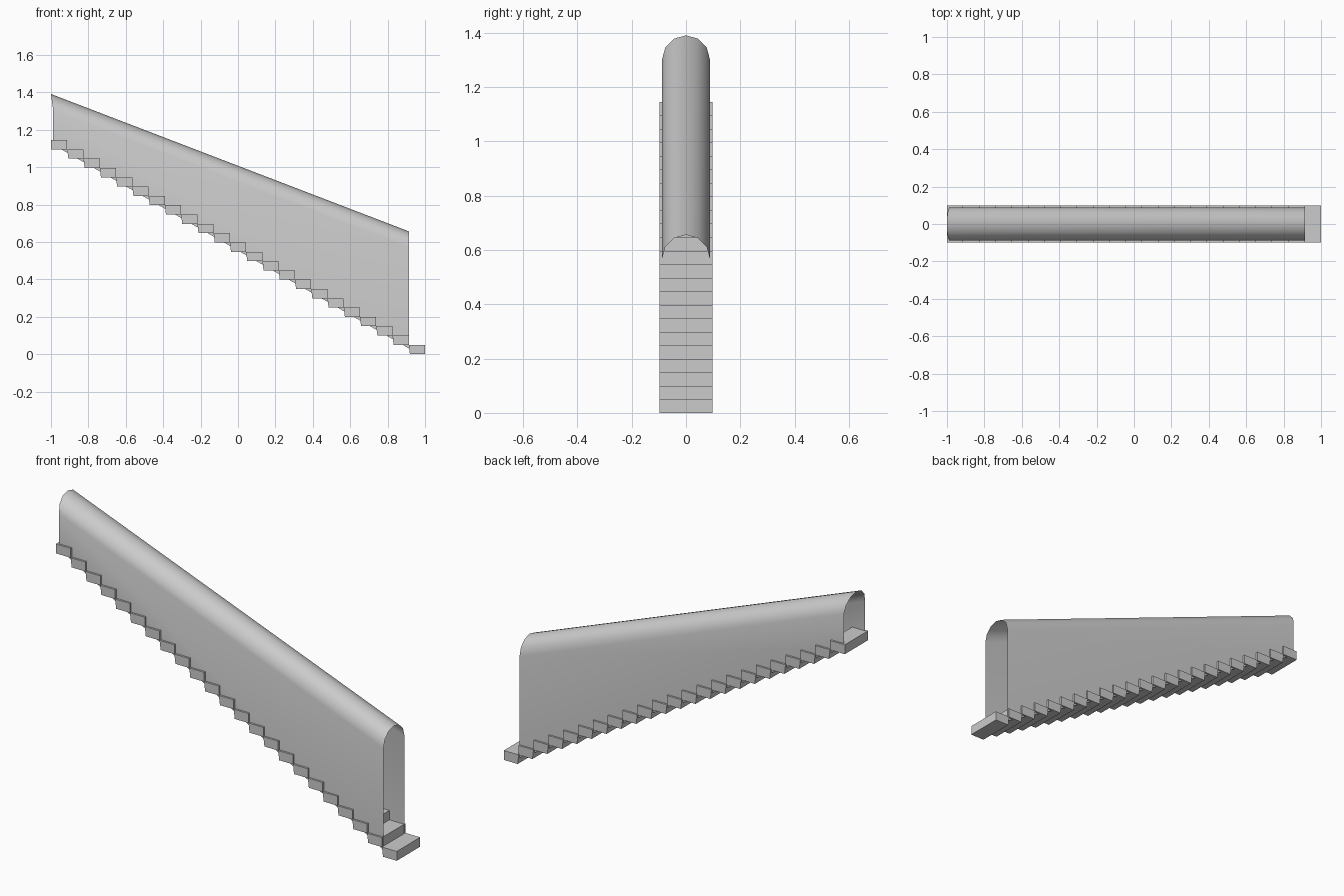
import bpy, bmesh, math

if "Cube" in bpy.data.objects:
    bpy.data.objects.remove(bpy.data.objects["Cube"])

N = 23
RUN, RISE = 2 / N, 1.145 / N


def make(name, verts, faces):
    me = bpy.data.meshes.new(name)
    me.from_pydata(verts, [], faces)
    ob = bpy.data.objects.new(name, me)
    bpy.context.collection.objects.link(ob)
    return ob


# Stairs: one slab per step, rising towards -x
for i in range(N):
    x1 = 1 - i * RUN
    x0 = x1 - RUN
    z0, z1 = i * RISE, (i + 1) * RISE
    side = [(x0 + 0.006, z0), (x1, z0), (x1, z1), (x0, z1)]
    if i == N - 1:
        side[0] = (x0, z0)
    v = [(x, y, z) for y in (-0.098, 0.098) for x, z in side]
    make(f"step_{i + 1}", v, [(0, 1, 2, 3), (7, 6, 5, 4), (0, 4, 5, 1),
                              (1, 5, 6, 2), (2, 6, 7, 3), (3, 7, 4, 0)])

# Canopy: thin arched tunnel following the slope, open at both ends
R, SEG = 0.088, 6
arc = [(R * math.cos(math.pi * k / SEG), R * math.sin(math.pi * k / SEG))
       for k in range(SEG + 1)]


def section(x_ridge, x_side, spring, foot):
    pts = [(x_side, R, foot)]
    for y, h in arc:
        pts.append((x_side + (x_ridge - x_side) * h / R, y, spring + h))
    return pts + [(x_side, -R, foot)]


a = section(-1.0, -0.988, 1.303, 1.12)
b = section(0.915, 0.915, 0.568, 0.03)
n = len(a)
canopy = make("canopy", a + b, [(k, k + 1, n + k + 1, n + k) for k in range(n - 1)])
bm = bmesh.new()
bm.from_mesh(canopy.data)
bmesh.ops.recalc_face_normals(bm, faces=bm.faces)
if sum(f.normal.z for f in bm.faces) < 0:
    bmesh.ops.reverse_faces(bm, faces=bm.faces)
bm.to_mesh(canopy.data)
bm.free()
canopy.data.shade_smooth()
